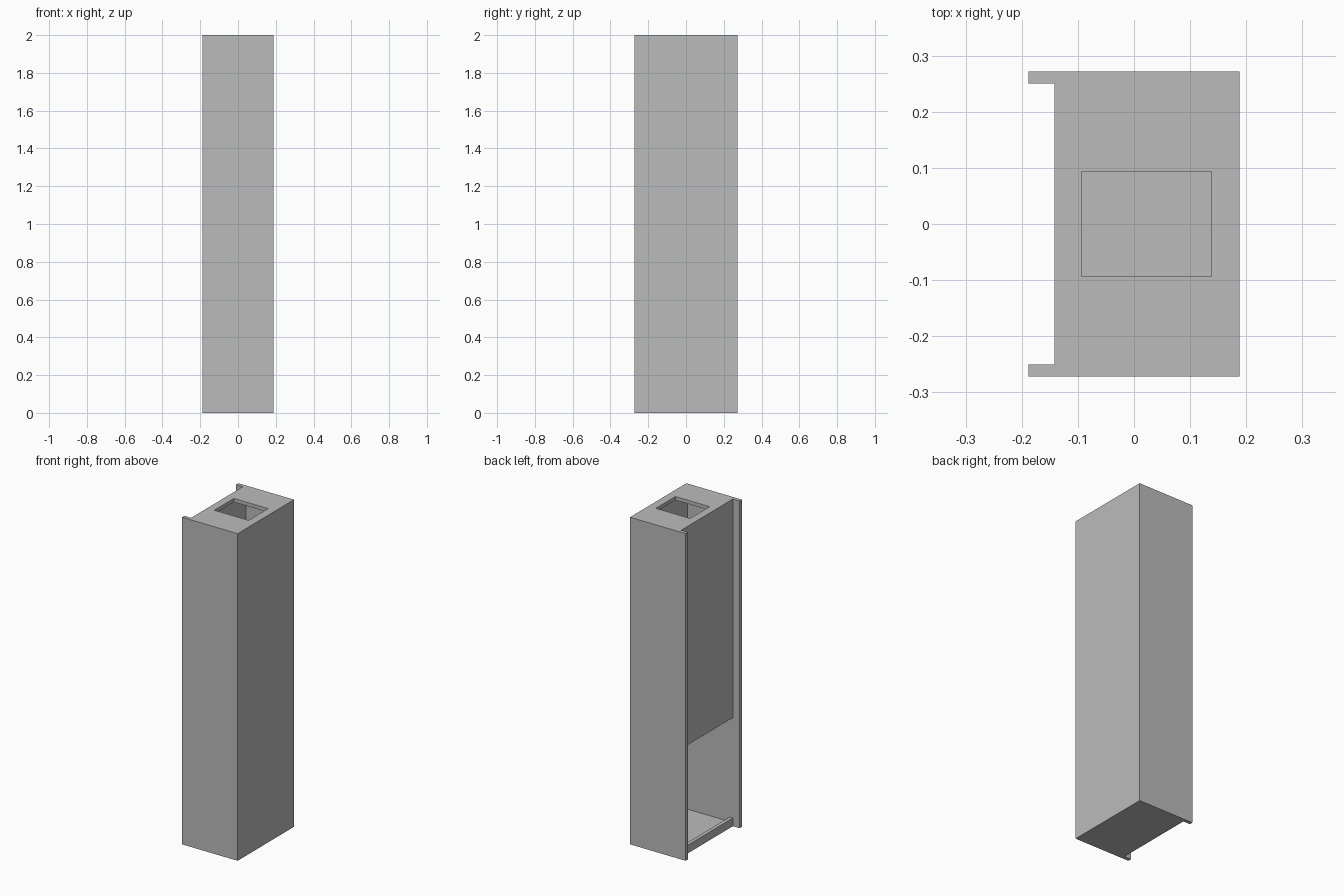
import bpy
import bmesh
from mathutils import Vector

cube = bpy.data.objects.get("Cube")
if cube:
    bpy.data.objects.remove(cube, do_unlink=True)

HALF_X, HALF_Y, HEIGHT = 0.188, 0.272, 2.0
WALL = 0.022
INNER_Y = HALF_Y - WALL
PANEL_OUT = -0.142            # outer face of the recessed panel
PANEL_IN = PANEL_OUT + WALL
SILL_TOP, WINDOW_TOP = 0.05, 0.663

grey = bpy.data.materials.new("plain_grey")
grey.use_nodes = True
grey.diffuse_color = (0.5, 0.5, 0.5, 1)
grey.node_tree.nodes["Principled BSDF"].inputs["Base Color"].default_value = grey.diffuse_color


def prism(name, profile, y0, y1):
    """Extrude an x-z profile from y0 to y1."""
    bm = bmesh.new()
    face = bm.faces.new([bm.verts.new((x, y0, z)) for x, z in profile])
    ext = bmesh.ops.extrude_face_region(bm, geom=[face])
    moved = [v for v in ext["geom"] if isinstance(v, bmesh.types.BMVert)]
    bmesh.ops.translate(bm, verts=moved, vec=Vector((0, y1 - y0, 0)))
    bmesh.ops.recalc_face_normals(bm, faces=bm.faces)
    mesh = bpy.data.meshes.new(name)
    bm.to_mesh(mesh)
    bm.free()
    mesh.materials.append(grey)
    obj = bpy.data.objects.new(name, mesh)
    bpy.context.collection.objects.link(obj)
    return obj


def rect(x0, x1, z0, z1):
    return [(x0, z0), (x1, z0), (x1, z1), (x0, z1)]


def cut(target, cutter):
    """Subtract the cutter and remove it."""
    cutter.hide_render = True
    mod = target.modifiers.new("cut", 'BOOLEAN')
    mod.operation = 'DIFFERENCE'
    mod.solver = 'EXACT'
    mod.object = cutter
    bpy.context.view_layer.objects.active = target
    bpy.ops.object.modifier_apply(modifier=mod.name)
    bpy.data.objects.remove(cutter, do_unlink=True)


# Outer casing block
casing = prism("casing", rect(-HALF_X, HALF_X, 0, HEIGHT), -HALF_Y, HALF_Y)

# Hollow interior, joined through the low opening to the recess between the flanges
low, high, far = -0.1, HEIGHT + 0.1, -0.3
right, ceiling = HALF_X - WALL, HEIGHT - WALL
void = [
    (far, low), (PANEL_OUT, low), (PANEL_OUT, SILL_TOP), (PANEL_IN, SILL_TOP),
    (PANEL_IN, WALL), (right, WALL), (right, ceiling), (PANEL_IN, ceiling),
    (PANEL_IN, WINDOW_TOP), (PANEL_OUT, WINDOW_TOP), (PANEL_OUT, high), (far, high),
]
cut(casing, prism("interior_cutter", void, -INNER_Y, INNER_Y))

# Rectangular port through the top plate
cut(casing, prism("port_cutter", rect(-0.094, 0.138, HEIGHT - 0.1, high), -0.094, 0.094))
